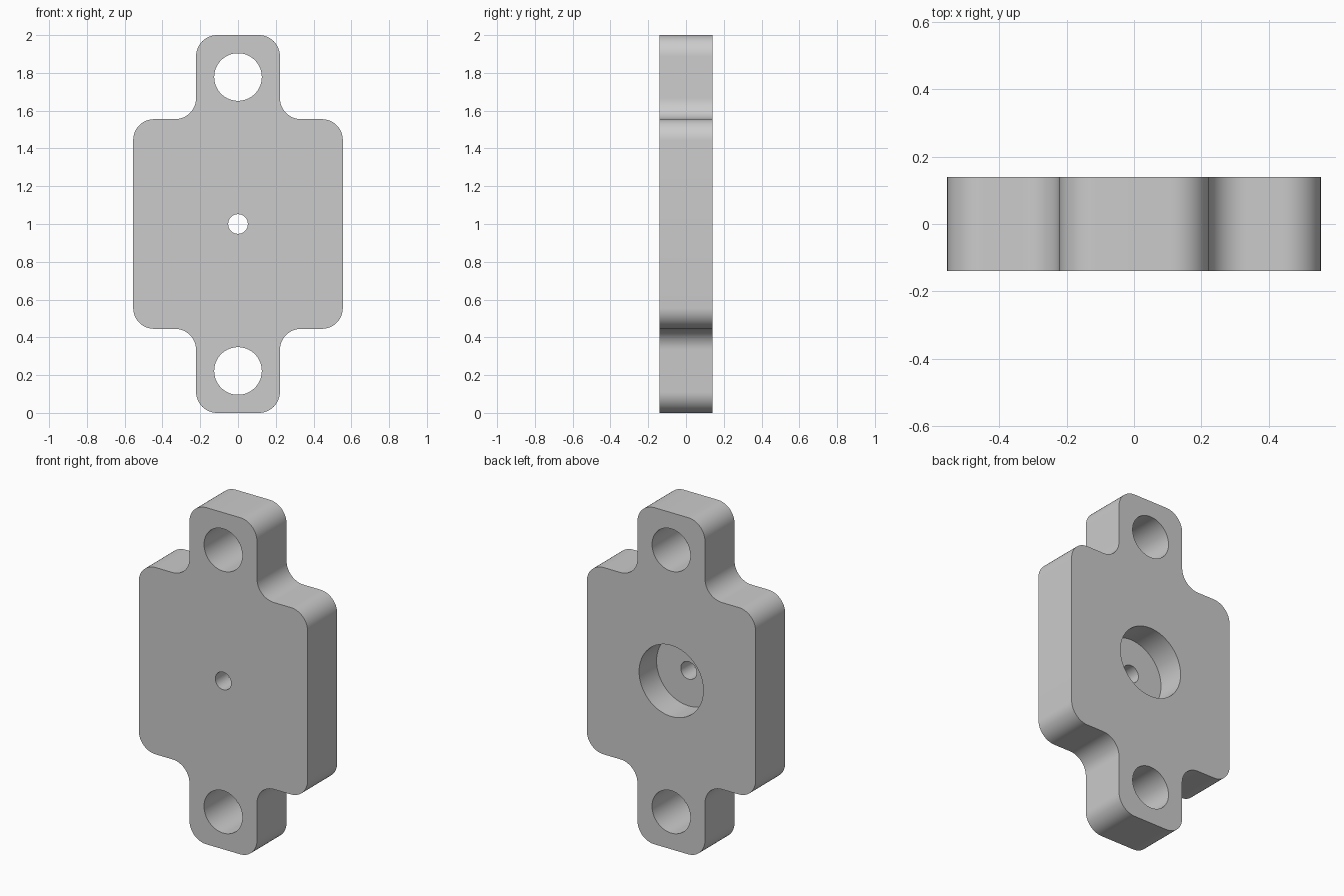
import bpy
import bmesh
from math import cos, sin, pi, radians
from mathutils import Matrix

if "Cube" in bpy.data.objects:
    bpy.data.objects.remove(bpy.data.objects["Cube"], do_unlink=True)

DEPTH = 0.278          # plate thickness
BODY = 0.555           # half size of the square body
TAB = 0.222            # half width of the tabs
R = 0.111              # corner and fillet radius
MID = 1.0              # height of the centre
STEPS = 12

grey = bpy.data.materials.new("plain grey")
grey.use_nodes = True
color = (0.6, 0.6, 0.6, 1)
grey.diffuse_color = color
grey.node_tree.nodes["Principled BSDF"].inputs["Base Color"].default_value = color


def arc(cx, cz, start, end):
    angles = [radians(start + (end - start) * i / STEPS) for i in range(STEPS + 1)]
    return [(cx + R * cos(a), cz + R * sin(a)) for a in angles]


def make_object(name, bm):
    bmesh.ops.recalc_face_normals(bm, faces=bm.faces)
    mesh = bpy.data.meshes.new(name)
    bm.to_mesh(mesh)
    bm.free()
    mesh.materials.append(grey)
    ob = bpy.data.objects.new(name, mesh)
    bpy.context.collection.objects.link(ob)
    return ob


# Outline: one quarter, mirrored across both axes
quarter = (arc(BODY - R, BODY - R, 0, 90)
           + arc(TAB + R, BODY + R, 270, 180)
           + arc(TAB - R, 1 - R, 0, 90))
half = quarter + [(-x, z) for x, z in reversed(quarter)]
outline = half + [(x, -z) for x, z in reversed(half)]

# Mounting plate
bm = bmesh.new()
face = bm.faces.new([bm.verts.new((x, -DEPTH / 2, z + MID)) for x, z in outline])
side = bmesh.ops.extrude_face_region(bm, geom=[face])["geom"]
bmesh.ops.translate(bm, vec=(0, DEPTH, 0),
                    verts=[v for v in side if isinstance(v, bmesh.types.BMVert)])
plate = make_object("mounting_plate", bm)
bpy.context.view_layer.objects.active = plate
plate.select_set(True)


def drill(name, radius, z, y0, y1):
    """Cut a round hole along y, from y0 to y1."""
    bm = bmesh.new()
    place = Matrix.Translation((0, (y0 + y1) / 2, z)) @ Matrix.Rotation(pi / 2, 4, "X")
    bmesh.ops.create_cone(bm, cap_ends=True, segments=64, radius1=radius,
                          radius2=radius, depth=y1 - y0, matrix=place)
    cutter = make_object(name, bm)
    cutter.hide_render = True
    mod = plate.modifiers.new(name, "BOOLEAN")
    mod.operation = "DIFFERENCE"
    mod.solver = "EXACT"
    mod.object = cutter
    bpy.ops.object.modifier_apply(modifier=mod.name)
    bpy.data.objects.remove(cutter, do_unlink=True)


# Tab holes, rear pocket and centre hole
drill("upper_tab_hole", 0.126, MID + 0.778, -0.3, 0.3)
drill("lower_tab_hole", 0.126, MID - 0.778, -0.3, 0.3)
drill("rear_pocket", 0.211, MID, DEPTH / 2 - 0.164, 0.3)
drill("centre_hole", 0.052, MID, -0.3, 0.3)

bpy.ops.object.shade_smooth_by_angle(angle=radians(30))
